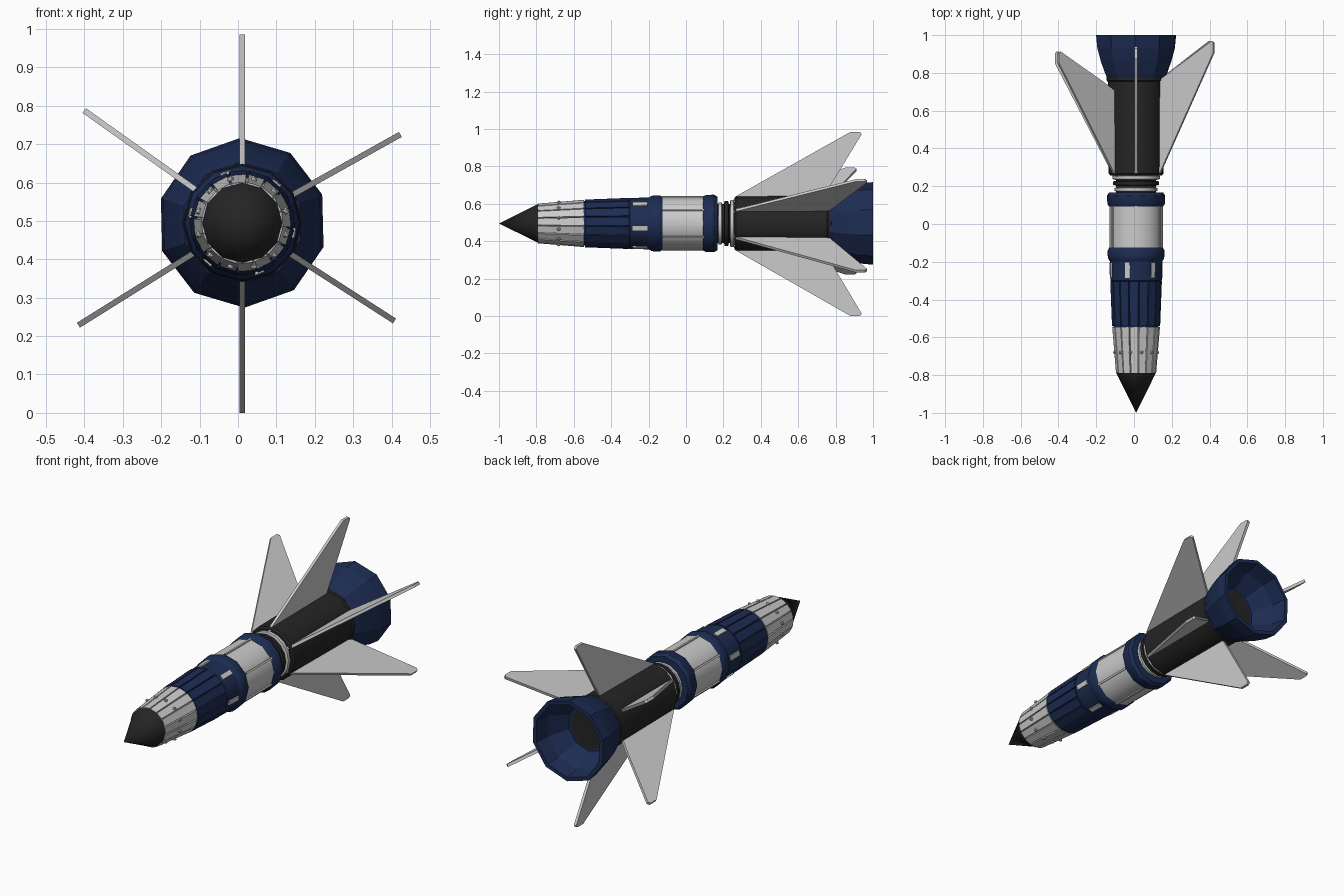
import bpy, bmesh
from math import sin, cos, pi, radians
from mathutils import Vector

if "Cube" in bpy.data.objects:
    bpy.data.objects.remove(bpy.data.objects["Cube"])

CX, CZ = 0.011, 0.495          # long axis of the rocket


def material(name, rgb):
    m = bpy.data.materials.new(name)
    m.diffuse_color = (*rgb, 1)
    m.use_nodes = True
    m.node_tree.nodes["Principled BSDF"].inputs["Base Color"].default_value = m.diffuse_color
    return m


BLUE = material("navy", (0.012, 0.025, 0.085))
BLACK = material("black", (0.018, 0.018, 0.018))


def pt(r, deg, y, side=0.0):
    """Point at radius and angle around the axis, shifted sideways."""
    a = radians(deg)
    return Vector((CX + r * cos(a) - side * sin(a), y, CZ + r * sin(a) + side * cos(a)))


def finish(name, bm, mat=None, smooth=False):
    bmesh.ops.recalc_face_normals(bm, faces=bm.faces[:])
    me = bpy.data.meshes.new(name)
    bm.to_mesh(me)
    bm.free()
    ob = bpy.data.objects.new(name, me)
    bpy.context.collection.objects.link(ob)
    if mat:
        me.materials.append(mat)
    if smooth:
        bpy.ops.object.select_all(action='DESELECT')
        ob.select_set(True)
        bpy.context.view_layer.objects.active = ob
        bpy.ops.object.shade_smooth_by_angle(angle=radians(33))
    return ob


def lathe(name, profile, n=12, mat=None, rot=0.0, smooth=True):
    """Revolve (y, r) points; r = 0 makes a tip, other ends are capped."""
    bm = bmesh.new()
    rings = []
    for y, r in profile:
        if r == 0:
            rings.append([bm.verts.new(pt(0, 0, y))] * n)
        else:
            rings.append([bm.verts.new(pt(r, rot + 360 * i / n, y)) for i in range(n)])
    for a, b in zip(rings, rings[1:]):
        for i in range(n):
            j = (i + 1) % n
            vs = list(dict.fromkeys((a[i], a[j], b[j], b[i])))
            bm.faces.new(vs)
    for k in (0, -1):
        if profile[k][1] > 0:
            bm.faces.new(rings[k])
    return finish(name, bm, mat, smooth)


def plates(name, angles, y0, r0, y1, r1, half, depth, mat=None, taper=1.0):
    """Raised rectangular plates lying along the hull."""
    bm = bmesh.new()
    for d in angles:
        v = [bm.verts.new(pt(r + h, d, y, s * half * k))
             for y, r, k in ((y0, r0, taper), (y1, r1, 1))
             for h, s in ((-0.015, -1), (-0.015, 1), (depth, 1), (depth, -1))]
        bm.faces.new(v[:4])
        bm.faces.new(v[4:])
        for i in range(4):
            j = (i + 1) % 4
            bm.faces.new((v[i], v[j], v[j + 4], v[i + 4]))
    return finish(name, bm, mat)


def spread(n, start=0.0):
    return [start + 360 * i / n for i in range(n)]


# Nose and tapering front hull
lathe("nose_cone", [(-1, 0), (-0.79, 0.104), (-0.785, 0.09)], 12, BLACK)
lathe("front_hull", [(-0.79, 0.098), (-0.54, 0.118)], 16)
lathe("ribbed_hull", [(-0.545, 0.119), (-0.3, 0.13)], 16, BLUE)
plates("front_panels", spread(16, 5), -0.79, 0.098, -0.545, 0.118, 0.0215, 0.007, None, 0.84)
plates("blue_panels", spread(16, 5), -0.54, 0.119, -0.305, 0.128, 0.0235, 0.007, BLUE, 0.93)

# Rivets around the front hull
bm = bmesh.new()
for d in spread(12, 15):
    res = bmesh.ops.create_icosphere(bm, subdivisions=1, radius=0.01)
    bmesh.ops.translate(bm, verts=res["verts"], vec=pt(0.117, d, -0.68))
finish("rivets", bm)

# Window band
lathe("window_band", [(-0.305, 0.132), (-0.3, 0.136), (-0.19, 0.139)], 12, BLUE)
plates("windows", spread(6, -11), -0.285, 0.132, -0.205, 0.134, 0.013, 0.007)

# Middle section between two collars
lathe("front_collar", [(-0.2, 0.137), (-0.185, 0.147), (-0.17, 0.15),
                       (-0.14, 0.15), (-0.125, 0.142)], 12, BLUE)
lathe("middle_hull", [(-0.13, 0.142), (0.1, 0.142)], 12)
plates("middle_strips", spread(6, 30), -0.125, 0.141, 0.095, 0.141, 0.005, 0.006)
lathe("rear_collar", [(0.092, 0.143), (0.105, 0.152), (0.15, 0.154), (0.168, 0.143)], 12, BLUE)

# Narrow neck with rings
lathe("neck", [(0.16, 0.105), (0.27, 0.105)], 16, BLACK)
lathe("neck_ring_front", [(0.172, 0.105), (0.175, 0.113), (0.19, 0.113), (0.193, 0.105)], 16)
lathe("neck_ring_middle", [(0.203, 0.105), (0.207, 0.121), (0.225, 0.121), (0.229, 0.105)], 16, BLACK)
lathe("neck_ring_rear", [(0.234, 0.11), (0.238, 0.126), (0.255, 0.126), (0.259, 0.11)], 16)

# Engine body
lathe("engine_body", [(0.258, 0.137), (0.268, 0.146), (0.755, 0.15),
                      (0.76, 0.157), (0.775, 0.157), (0.79, 0.145)], 12, BLACK)

# Hollow exhaust bell with dark inner disc
lathe("exhaust_bell", [(0.77, 0.158), (0.8, 0.172), (0.86, 0.194), (0.93, 0.214), (1.0, 0.221),
                       (1.0, 0.2), (0.92, 0.185), (0.82, 0.125)], 10, BLUE, 91.5, False)
lathe("exhaust_disc", [(0.81, 0.112), (0.823, 0.112)], 10, BLACK, 91.5, False)


# Six swept fins: angle, tip radius, tip trailing y
def fin(name, deg, tip_r, tip_y):
    bm = bmesh.new()
    outline = [(0.12, 0.25), (0.147, 0.27), (tip_r, tip_y - 0.06),
               (tip_r, tip_y - 0.01), (tip_r - 0.012, tip_y),
               (0.215, tip_y - 0.16), (0.12, tip_y - 0.22)]
    a, b = [[bm.verts.new(pt(r, deg, y, s)) for r, y in outline] for s in (-0.0075, 0.0075)]
    bm.faces.new(a)
    bm.faces.new(b)
    for i in range(len(a)):
        j = (i + 1) % len(a)
        bm.faces.new((a[i], a[j], b[j], b[i]))
    finish(name, bm)


for name, deg, tip_r, tip_y in (("top_fin", 90, 0.49, 0.94), ("bottom_fin", -90, 0.495, 0.94),
                                ("upper_left_fin", 144.6, 0.505, 0.912),
                                ("lower_left_fin", 212, 0.503, 0.912),
                                ("upper_right_fin", 29.2, 0.472, 0.968),
                                ("lower_right_fin", -32.8, 0.472, 0.968)):
    fin(name, deg, tip_r, tip_y)
